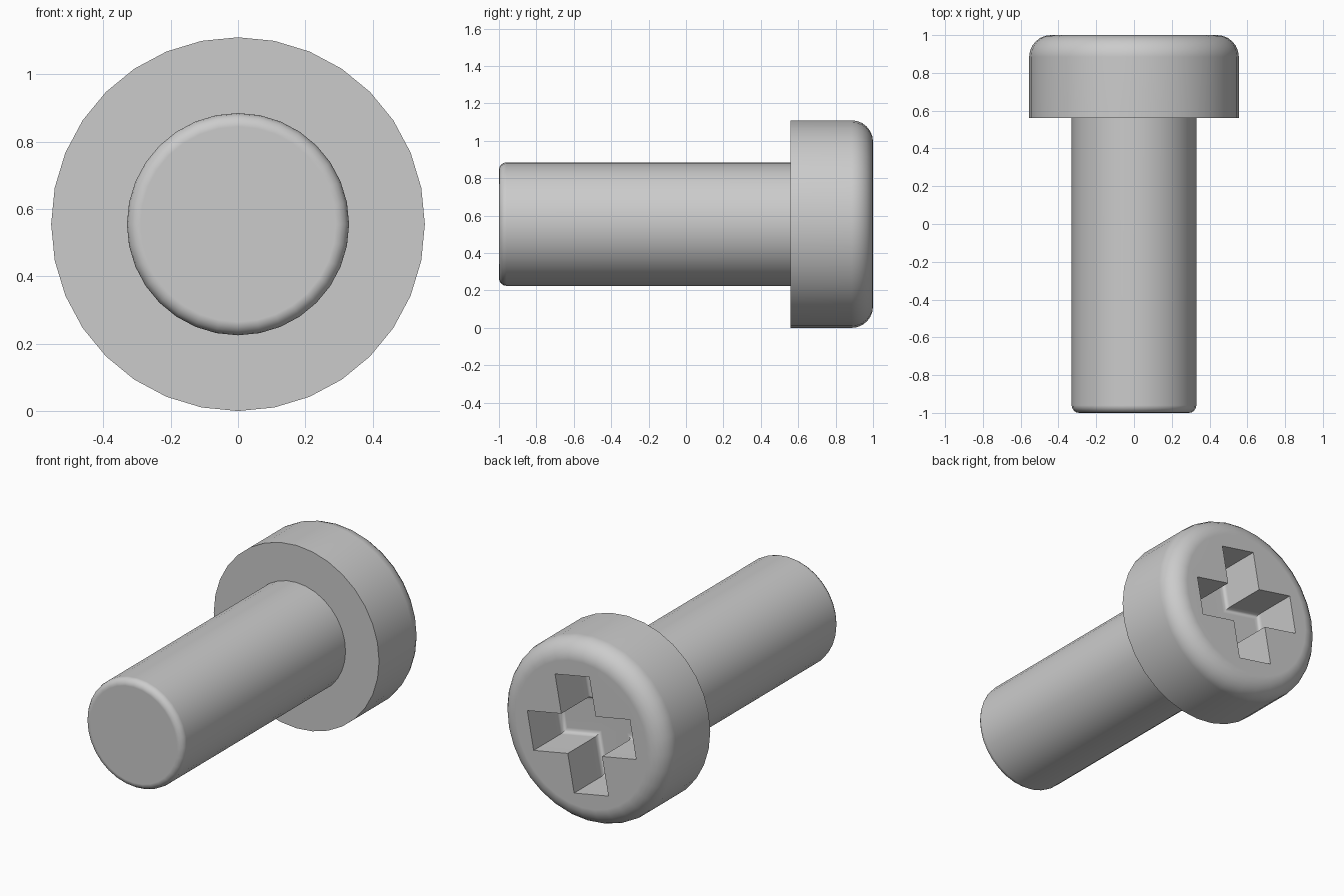
import bpy, bmesh
from math import sin, cos, pi, radians
from mathutils import Matrix, Vector

cube = bpy.data.objects.get("Cube")
if cube:
    bpy.data.objects.remove(cube)

SIDES = 32
HEAD_R, SHANK_R = 0.555, 0.33
HEAD_Y = 0.56
AXIS = Vector((0, 0, HEAD_R))

steel = bpy.data.materials.new("grey_steel")
steel.use_nodes = True
colour = (0.6, 0.6, 0.6, 1)
steel.diffuse_color = colour
steel.node_tree.nodes["Principled BSDF"].inputs["Base Color"].default_value = colour


def make_object(name, bm):
    bmesh.ops.recalc_face_normals(bm, faces=bm.faces)
    mesh = bpy.data.meshes.new(name)
    bm.to_mesh(mesh)
    bm.free()
    mesh.materials.append(steel)
    obj = bpy.data.objects.new(name, mesh)
    obj.location = AXIS
    bpy.context.collection.objects.link(obj)
    return obj


def fillet(radius, y, size, direction, steps):
    """Quarter round at an outer rim, from the side wall to the end face."""
    angles = [pi / 2 * i / steps for i in range(steps + 1)]
    return [(radius - size + size * cos(a), y + direction * size * (sin(a) - 1))
            for a in angles]


def lathe(name, profile):
    """Turn (radius, y) points round the y axis and cap both ends."""
    bm = bmesh.new()
    rings = [[bm.verts.new((r * sin(2 * pi * i / SIDES), y, r * cos(2 * pi * i / SIDES)))
              for i in range(SIDES)] for r, y in profile]
    for a, b in zip(rings, rings[1:]):
        for i in range(SIDES):
            j = (i + 1) % SIDES
            bm.faces.new((a[i], a[j], b[j], b[i]))
    bm.faces.new(rings[0])
    bm.faces.new(rings[-1])
    return make_object(name, bm)


# Shank and rounded head as one turned body
tip = fillet(SHANK_R, -1, 0.04, -1, 4)[::-1]
rim = fillet(HEAD_R, 1, 0.115, 1, 6)
screw = lathe("screw_body", tip + [(SHANK_R, HEAD_Y), (HEAD_R, HEAD_Y)] + rim)

# Cross shaped cutter for the driver recess, with a softened floor edge
ARM, HALF, DEPTH = 0.35, 0.117, 0.29
bm = bmesh.new()
outline = []
for k in range(4):
    turn = Matrix.Rotation(k * pi / 2 + radians(10.6), 3, 'Y')
    for x, z in ((ARM, HALF), (ARM, -HALF), (HALF, -HALF)):
        outline.append(bm.verts.new(turn @ Vector((x, 1 - DEPTH, z))))
floor = bm.faces.new(outline)
top = bmesh.ops.extrude_face_region(bm, geom=[floor], use_keep_orig=True)["geom"]
bmesh.ops.translate(bm, vec=(0, DEPTH + 0.1, 0),
                    verts=[v for v in top if isinstance(v, bmesh.types.BMVert)])
bmesh.ops.recalc_face_normals(bm, faces=bm.faces)
bmesh.ops.bevel(bm, geom=list(floor.edges), offset=0.03, segments=3,
                profile=0.5, affect='EDGES')
cutter = make_object("recess_cutter", bm)
cutter.hide_render = True

# Cut the recess, then shade smooth with sharp corners kept
cut = screw.modifiers.new("recess", 'BOOLEAN')
cut.operation = 'DIFFERENCE'
cut.solver = 'EXACT'
cut.object = cutter
bpy.ops.object.select_all(action='DESELECT')
bpy.context.view_layer.objects.active = screw
screw.select_set(True)
bpy.ops.object.modifier_apply(modifier=cut.name)
bpy.data.objects.remove(cutter)
bpy.ops.object.shade_smooth_by_angle(angle=radians(35))
weights = screw.modifiers.new("flat_ends", 'WEIGHTED_NORMAL')
weights.keep_sharp = True
